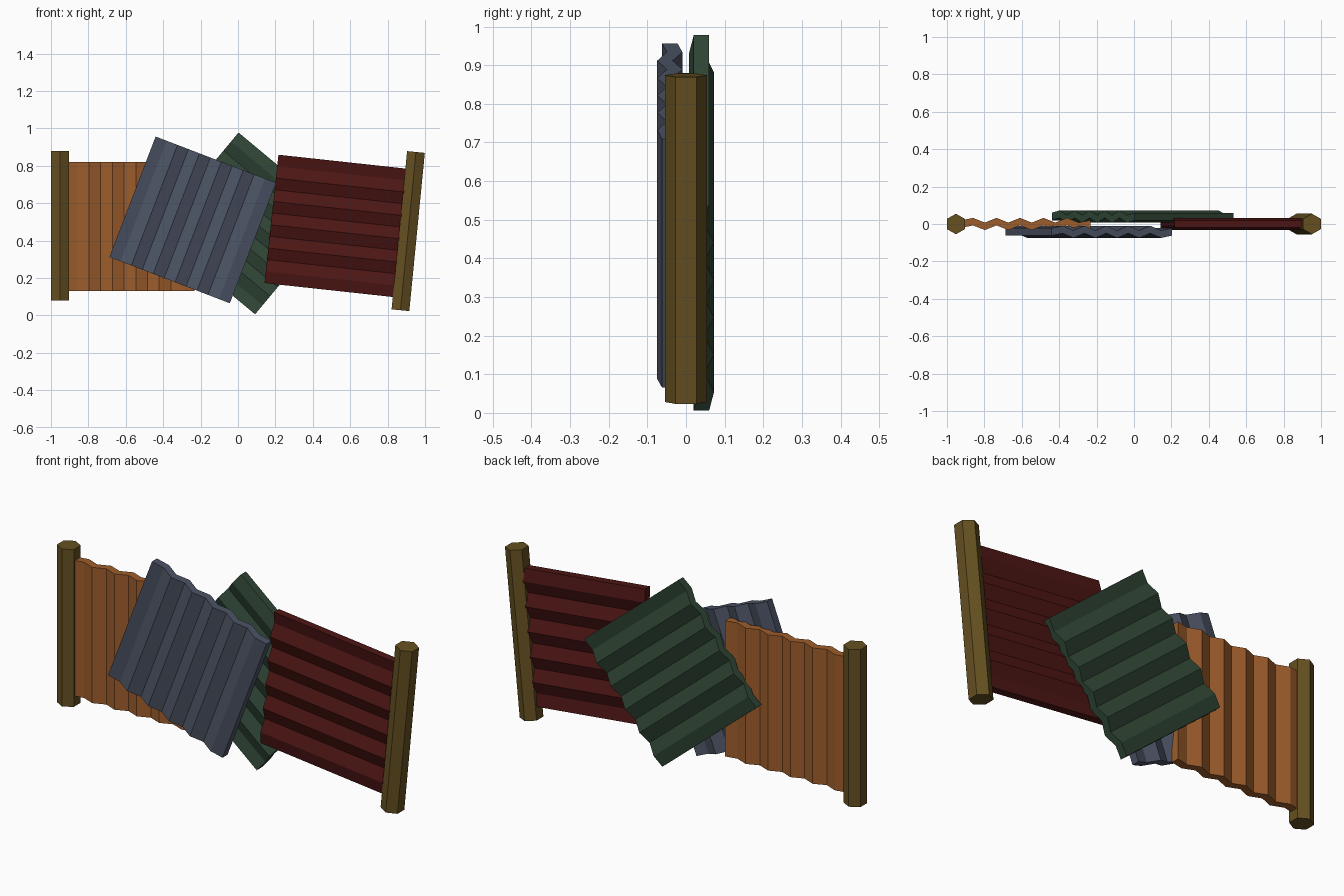
import bpy, bmesh
from math import radians

if "Cube" in bpy.data.objects:
    bpy.data.objects.remove(bpy.data.objects["Cube"])

SIZE = 0.69      # sheets are square
FOLDS = 11       # strips across a sheet
WAVE = 0.0125    # half height of the folds
THICK = 0.04


def material(name, rgb):
    m = bpy.data.materials.new(name)
    m.diffuse_color = (*rgb, 1)
    m.use_nodes = True
    m.node_tree.nodes["Principled BSDF"].inputs["Base Color"].default_value = m.diffuse_color
    return m


def add_object(name, bm, loc, turn, mat):
    bmesh.ops.recalc_face_normals(bm, faces=bm.faces)
    me = bpy.data.meshes.new(name)
    bm.to_mesh(me)
    bm.free()
    me.materials.append(mat)
    ob = bpy.data.objects.new(name, me)
    ob.location = loc
    ob.rotation_euler.y = radians(-turn)   # anticlockwise seen from the front
    bpy.context.collection.objects.link(ob)


# corrugated sheet: zigzag profile extruded along its ridges
def sheet(name, loc, turn, rgb):
    xs = [SIZE * (i / FOLDS - 0.5) for i in range(FOLDS + 1)]
    ys = [0 if i in (0, FOLDS) else WAVE * (1 if i % 2 else -1)
          for i in range(FOLDS + 1)]
    bm = bmesh.new()
    rows = [[bm.verts.new((x, y + dy, dz)) for x, y in zip(xs, ys)]
            for dy, dz in ((-THICK / 2, -SIZE / 2), (THICK / 2, -SIZE / 2),
                           (THICK / 2, SIZE / 2), (-THICK / 2, SIZE / 2))]
    for k in range(4):
        a, b = rows[k], rows[(k + 1) % 4]
        for i in range(FOLDS):
            bm.faces.new((a[i], a[i + 1], b[i + 1], b[i]))
    for i in (0, FOLDS):
        bm.faces.new([r[i] for r in rows])
    add_object(name, bm, loc, turn, material(name + "_paint", rgb))


# six-sided post with corners facing front and back
def post(name, loc, turn, length, mat):
    bm = bmesh.new()
    bmesh.ops.create_cone(bm, cap_ends=True, segments=6, radius1=0.055,
                          radius2=0.055, depth=length)
    add_object(name, bm, loc, turn, mat)


wood = material("post_wood", (0.13, 0.08, 0.015))
post("left_post", (-0.952, 0, 0.48), 0, 0.80, wood)
post("right_post", (0.910, 0, 0.451), -5.6, 0.85, wood)

sheet("orange_sheet", (-0.578, 0, 0.475), 0, (0.34, 0.11, 0.025))
sheet("blue_sheet", (-0.242, -0.042, 0.511), -21, (0.07, 0.085, 0.125))
sheet("green_sheet", (0.047, 0.04, 0.492), 50.2, (0.03, 0.063, 0.037))
sheet("red_sheet", (0.522, 0, 0.479), -96.2, (0.075, 0.008, 0.007))
